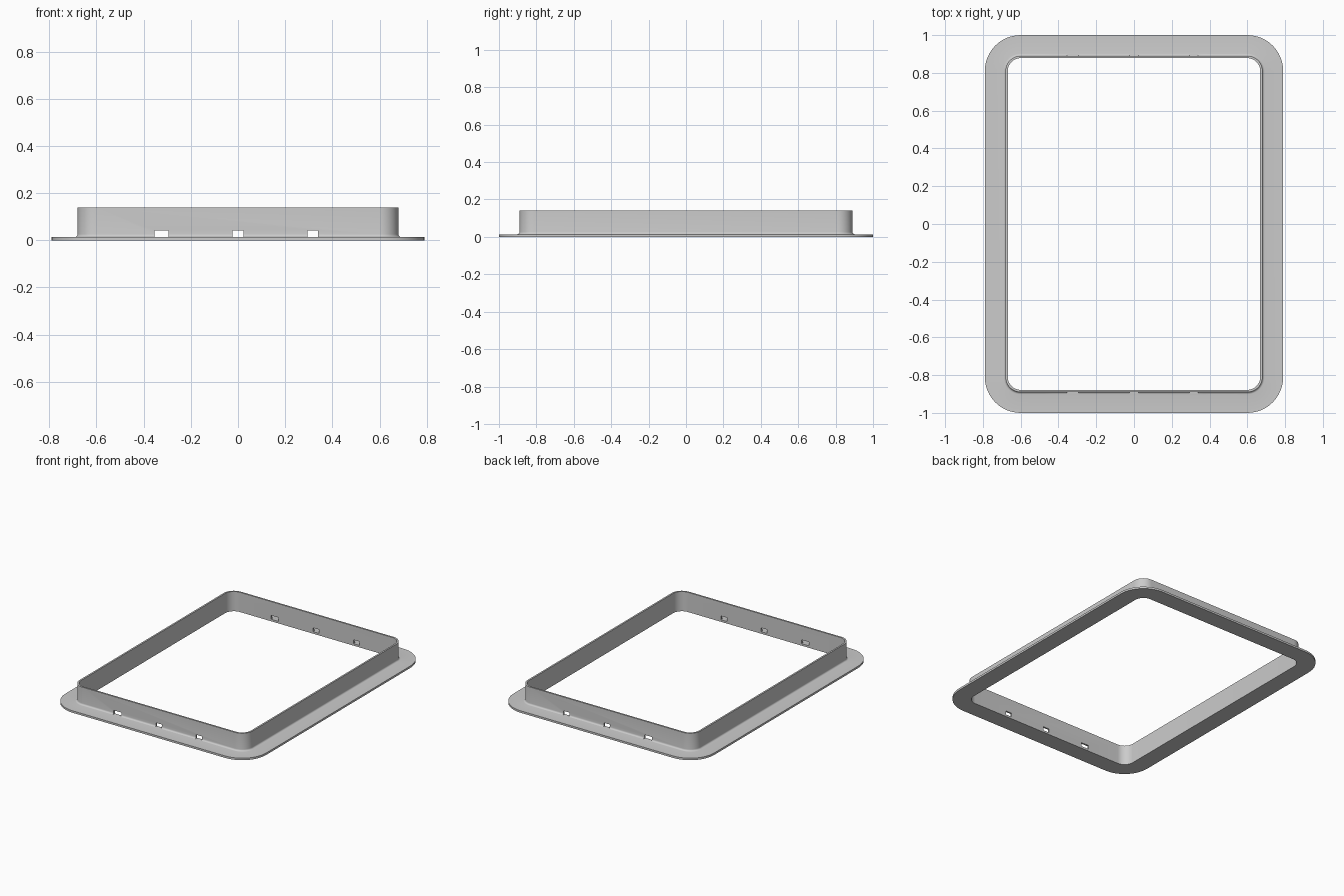
import bpy
import bmesh
from math import sin, cos, pi, radians
from mathutils import Matrix

cube = bpy.data.objects.get("Cube")
if cube:
    bpy.data.objects.remove(cube, do_unlink=True)

INNER_X, INNER_Y, INNER_R = 0.668, 0.878, 0.068   # clear opening
WALL, FLANGE, HEIGHT, LIP = 0.012, 0.122, 0.14, 0.014
FILLET, STEPS = 0.012, 12

grey = bpy.data.materials.new("plain grey")
grey.use_nodes = True
colour = (0.6, 0.6, 0.6, 1)
grey.diffuse_color = colour
grey.node_tree.nodes["Principled BSDF"].inputs["Base Color"].default_value = colour


def add_object(name, bm):
    bmesh.ops.recalc_face_normals(bm, faces=bm.faces)
    mesh = bpy.data.meshes.new(name)
    bm.to_mesh(mesh)
    bm.free()
    mesh.materials.append(grey)
    obj = bpy.data.objects.new(name, mesh)
    bpy.context.collection.objects.link(obj)
    return obj


def rounded_loop(bm, offset, z):
    """Ring of vertices, a rounded rectangle grown outward by offset."""
    ring = []
    r = INNER_R + offset
    for quarter, (sx, sy) in enumerate([(1, 1), (-1, 1), (-1, -1), (1, -1)]):
        for i in range(STEPS + 1):
            a = (quarter + i / STEPS) * pi / 2
            ring.append(bm.verts.new((sx * (INNER_X - INNER_R) + r * cos(a),
                                      sy * (INNER_Y - INNER_R) + r * sin(a), z)))
    return ring


# L-shaped section: flange, concave fillet, upright wall
section = [(0, 0), (FLANGE, 0), (FLANGE, LIP)]
for i in range(6):
    a = i / 5 * pi / 2
    section.append((WALL + FILLET * (1 - sin(a)), LIP + FILLET * (1 - cos(a))))
section += [(WALL, HEIGHT), (0, HEIGHT)]

bm = bmesh.new()
rings = [rounded_loop(bm, d, z) for d, z in section]
for a, b in zip(rings, rings[1:] + rings[:1]):
    for i in range(len(a)):
        j = (i + 1) % len(a)
        bm.faces.new((a[i], a[j], b[j], b[i]))
frame = add_object("flanged_frame", bm)

# Drain slots through both short walls
bm = bmesh.new()
for x, width in [(-0.325, 0.06), (0, 0.046), (0.317, 0.046)]:
    for side in (-1, 1):
        place = Matrix.Translation((x, side * (INNER_Y + WALL / 2), 0.028))
        bmesh.ops.create_cube(bm, size=1,
                              matrix=place @ Matrix.Diagonal((width, 0.06, 0.027, 1)))
cutter = add_object("slot_cutter", bm)
cutter.hide_render = True

cut = frame.modifiers.new("slots", "BOOLEAN")
cut.operation = "DIFFERENCE"
cut.solver = "EXACT"
cut.object = cutter
bpy.ops.object.select_all(action="DESELECT")
frame.select_set(True)
bpy.context.view_layer.objects.active = frame
bpy.ops.object.modifier_apply(modifier=cut.name)
bpy.data.objects.remove(cutter, do_unlink=True)
bpy.ops.object.shade_smooth_by_angle(angle=radians(35))
